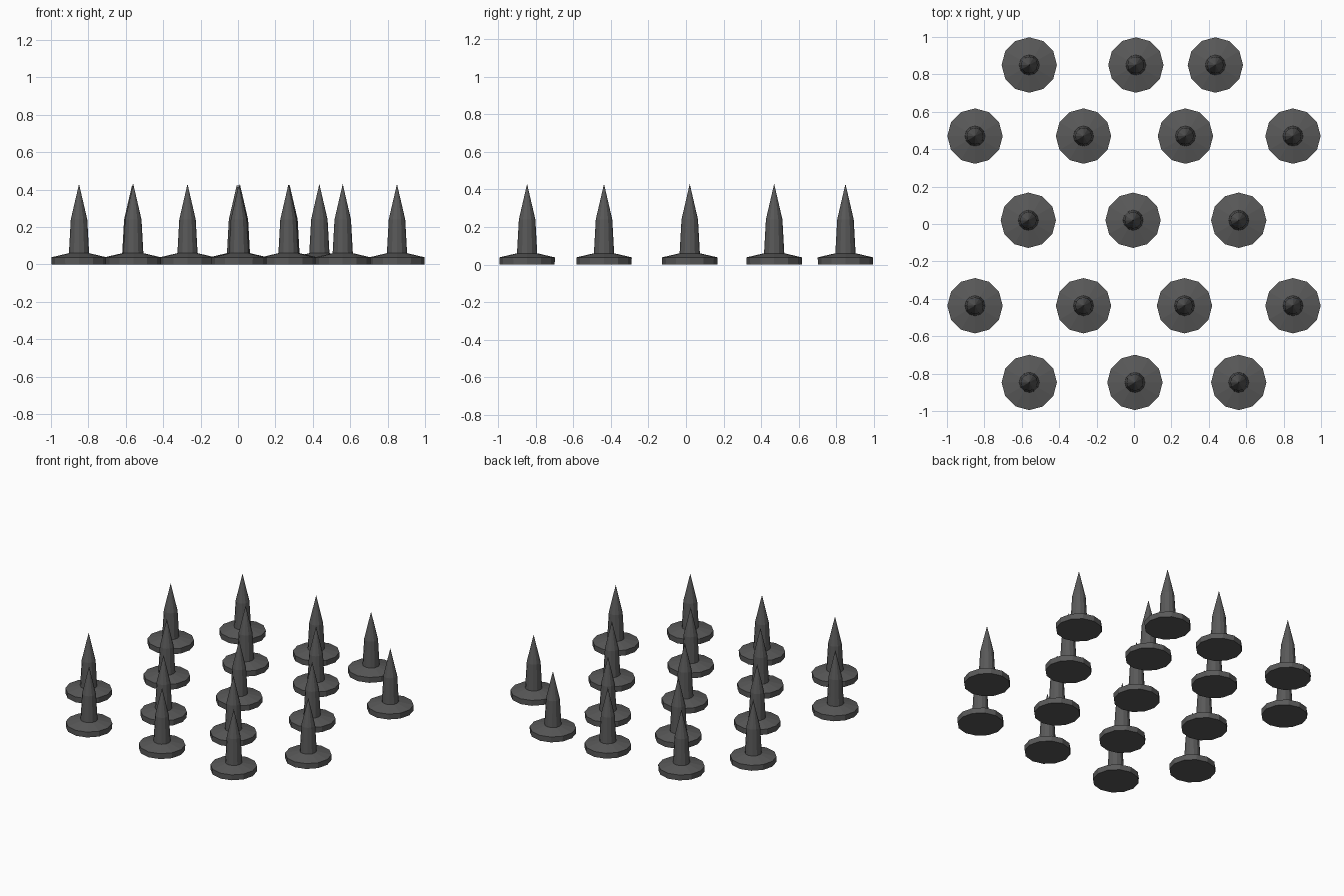
import bpy, bmesh
from math import cos, sin, tau

if "Cube" in bpy.data.objects:
    bpy.data.objects.remove(bpy.data.objects["Cube"])

SIDES = 12
# Stud outline from rim bottom to shaft top: (radius, height)
PROFILE = [(0.147, 0.0), (0.148, 0.038), (0.054, 0.06), (0.044, 0.24)]
TIP = 0.43

# Stud rows: y position and the x positions along it
ROWS = [
    (0.85, (-0.56, 0.01, 0.435)),
    (0.47, (-0.85, -0.27, 0.275, 0.85)),
    (0.02, (-0.565, -0.005, 0.56)),
    (-0.437, (-0.85, -0.27, 0.27, 0.85)),
    (-0.847, (-0.56, 0.005, 0.56)),
]


def stud_mesh():
    bm = bmesh.new()
    rings = [[bm.verts.new((r * cos(tau * i / SIDES), r * sin(tau * i / SIDES), z))
              for i in range(SIDES)] for r, z in PROFILE]
    # Flat underside
    bm.faces.new(rings[0][::-1])
    # Rim, sloped flange top and tapered shaft
    for low, high in zip(rings, rings[1:]):
        for i in range(SIDES):
            j = (i + 1) % SIDES
            bm.faces.new((low[i], low[j], high[j], high[i]))
    # Pointed tip
    apex = bm.verts.new((0, 0, TIP))
    for i in range(SIDES):
        bm.faces.new((rings[-1][i], rings[-1][(i + 1) % SIDES], apex))
    mesh = bpy.data.meshes.new("spike_stud")
    bm.to_mesh(mesh)
    bm.free()
    return mesh


# Dark metal
metal = bpy.data.materials.new("dark_metal")
metal.diffuse_color = (0.1, 0.1, 0.1, 1)
metal.use_nodes = True
metal.node_tree.nodes["Principled BSDF"].inputs["Base Color"].default_value = metal.diffuse_color
mesh = stud_mesh()
mesh.materials.append(metal)

# Staggered field of spikes sharing one mesh
for r, (y, xs) in enumerate(ROWS, 1):
    for c, x in enumerate(xs, 1):
        spike = bpy.data.objects.new(f"spike_row{r}_{c}", mesh)
        spike.location = (x, y, 0)
        bpy.context.collection.objects.link(spike)
